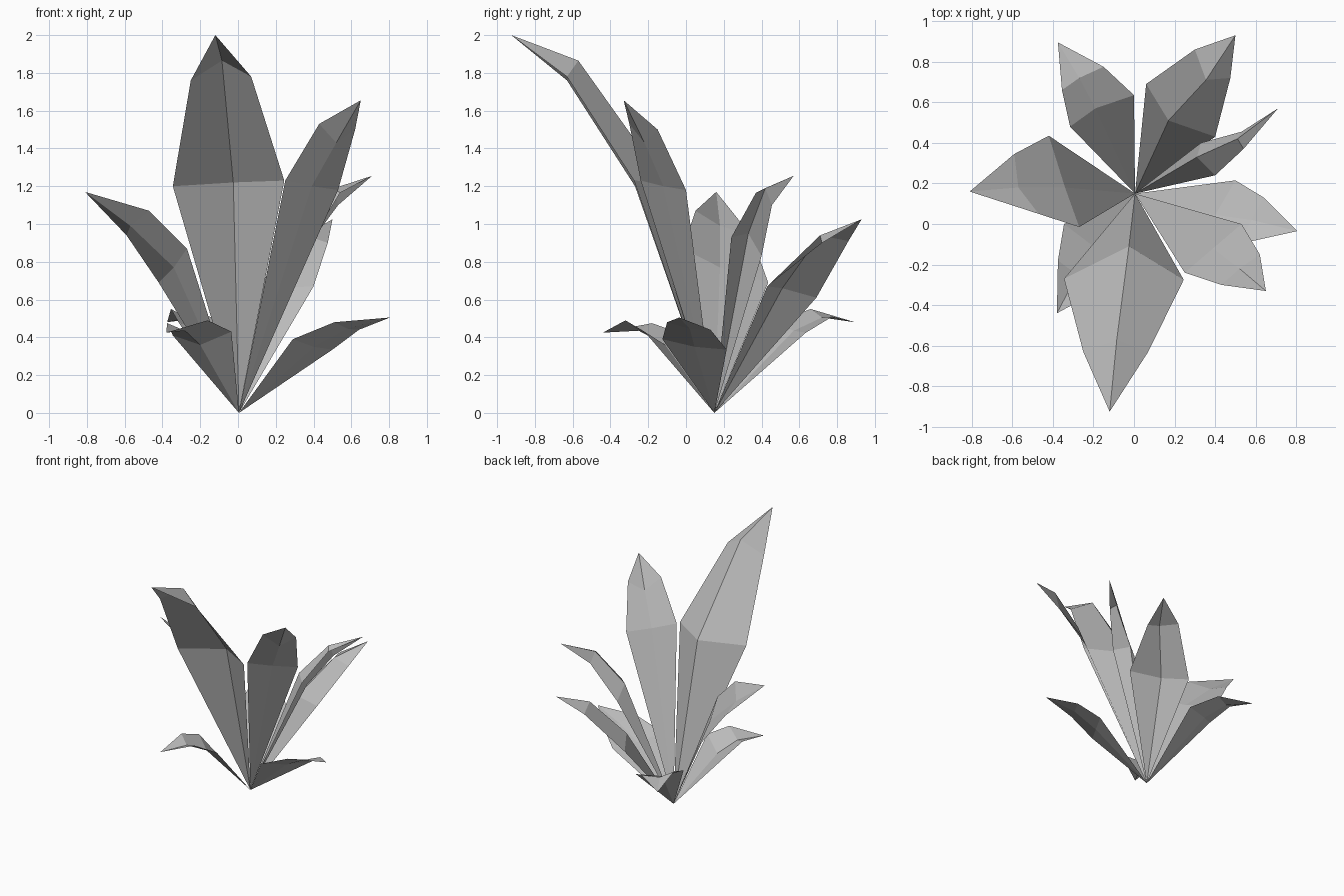
import bpy
import bmesh
from mathutils import Vector

cube = bpy.data.objects.get("Cube")
if cube:
    bpy.data.objects.remove(cube, do_unlink=True)

# One matte grey for the whole plant
grey = bpy.data.materials.new("leaf grey")
grey.use_nodes = True
colour = (0.5, 0.5, 0.5, 1)
grey.diffuse_color = colour
shader = grey.node_tree.nodes["Principled BSDF"]
shader.inputs["Base Color"].default_value = colour
shader.inputs["Roughness"].default_value = 0.9

# All leaves grow from one point on the ground
ROOT = Vector((0.005, 0.15, 0))


def leaf(name, wide, shoulder, tip):
    """Folded blade from the root through two rows (edge, midrib, edge) to a tip."""
    bm = bmesh.new()
    root = bm.verts.new(ROOT)
    lower = [bm.verts.new(p) for p in wide]
    upper = [bm.verts.new(p) for p in shoulder]
    point = bm.verts.new(tip)
    for i in range(2):
        bm.faces.new((root, lower[i + 1], lower[i]))
        bm.faces.new((lower[i], lower[i + 1], upper[i + 1], upper[i]))
        bm.faces.new((upper[i], upper[i + 1], point))
    bmesh.ops.recalc_face_normals(bm, faces=bm.faces[:])

    # Turn the blade so its faces look up and inward
    bm.normal_update()
    if sum(f.normal.z * f.calc_area() for f in bm.faces) < 0:
        bmesh.ops.reverse_faces(bm, faces=bm.faces[:])

    mesh = bpy.data.meshes.new(name)
    bm.to_mesh(mesh)
    bm.free()
    mesh.materials.append(grey)
    obj = bpy.data.objects.new(name, mesh)
    bpy.context.collection.objects.link(obj)


# Tall leaves
leaf("tall_front_leaf",
     wide=[(-0.345, -0.27, 1.2), (-0.025, -0.11, 1.22), (0.245, -0.275, 1.23)],
     shoulder=[(-0.25, -0.63, 1.76), (-0.085, -0.57, 1.865), (0.07, -0.63, 1.78)],
     tip=(-0.12, -0.925, 2))
leaf("tall_left_leaf",
     wide=[(0.25, -0.24, 1.23), (0.39, -0.12, 1.2), (0.53, 0, 1.18)],
     shoulder=[(0.43, -0.3, 1.53), (0.52, -0.22, 1.43), (0.62, -0.15, 1.5)],
     tip=(0.65, -0.33, 1.655))

# Middle leaves
leaf("narrow_left_leaf",
     wide=[(0.4, 0.24, 0.93), (0.31, 0.33, 0.95), (0.33, 0.4, 0.83)],
     shoulder=[(0.54, 0.37, 1.165), (0.51, 0.42, 1.19), (0.53, 0.455, 1.1)],
     tip=(0.71, 0.57, 1.255))
leaf("back_left_leaf",
     wide=[(0.4, 0.43, 0.67), (0.17, 0.51, 0.66), (0.06, 0.69, 0.61)],
     shoulder=[(0.475, 0.72, 0.9), (0.355, 0.71, 0.94), (0.3, 0.86, 0.91)],
     tip=(0.5, 0.93, 1.025))
leaf("right_leaf",
     wide=[(-0.27, -0.015, 0.87), (-0.34, 0.18, 0.77), (-0.42, 0.435, 0.69)],
     shoulder=[(-0.47, 0.05, 1.07), (-0.57, 0.18, 0.99), (-0.59, 0.345, 0.94)],
     tip=(-0.81, 0.16, 1.17))

# Low spreading leaves
leaf("low_left_leaf",
     wide=[(0.29, -0.125, 0.39), (0.4, 0.045, 0.35), (0.5, 0.215, 0.335)],
     shoulder=[(0.51, -0.1, 0.48), (0.58, 0.02, 0.445), (0.64, 0.13, 0.44)],
     tip=(0.805, -0.035, 0.505))
leaf("low_back_leaf",
     wide=[(-0.315, 0.48, 0.48), (-0.19, 0.57, 0.435), (0, 0.635, 0.425)],
     shoulder=[(-0.355, 0.66, 0.55), (-0.27, 0.72, 0.505), (-0.15, 0.775, 0.51)],
     tip=(-0.375, 0.895, 0.48))
leaf("low_front_right_leaf",
     wide=[(-0.345, 0, 0.41), (-0.2, -0.11, 0.36), (-0.035, -0.22, 0.43)],
     shoulder=[(-0.375, -0.18, 0.475), (-0.28, -0.25, 0.435), (-0.16, -0.32, 0.49)],
     tip=(-0.38, -0.44, 0.425))
